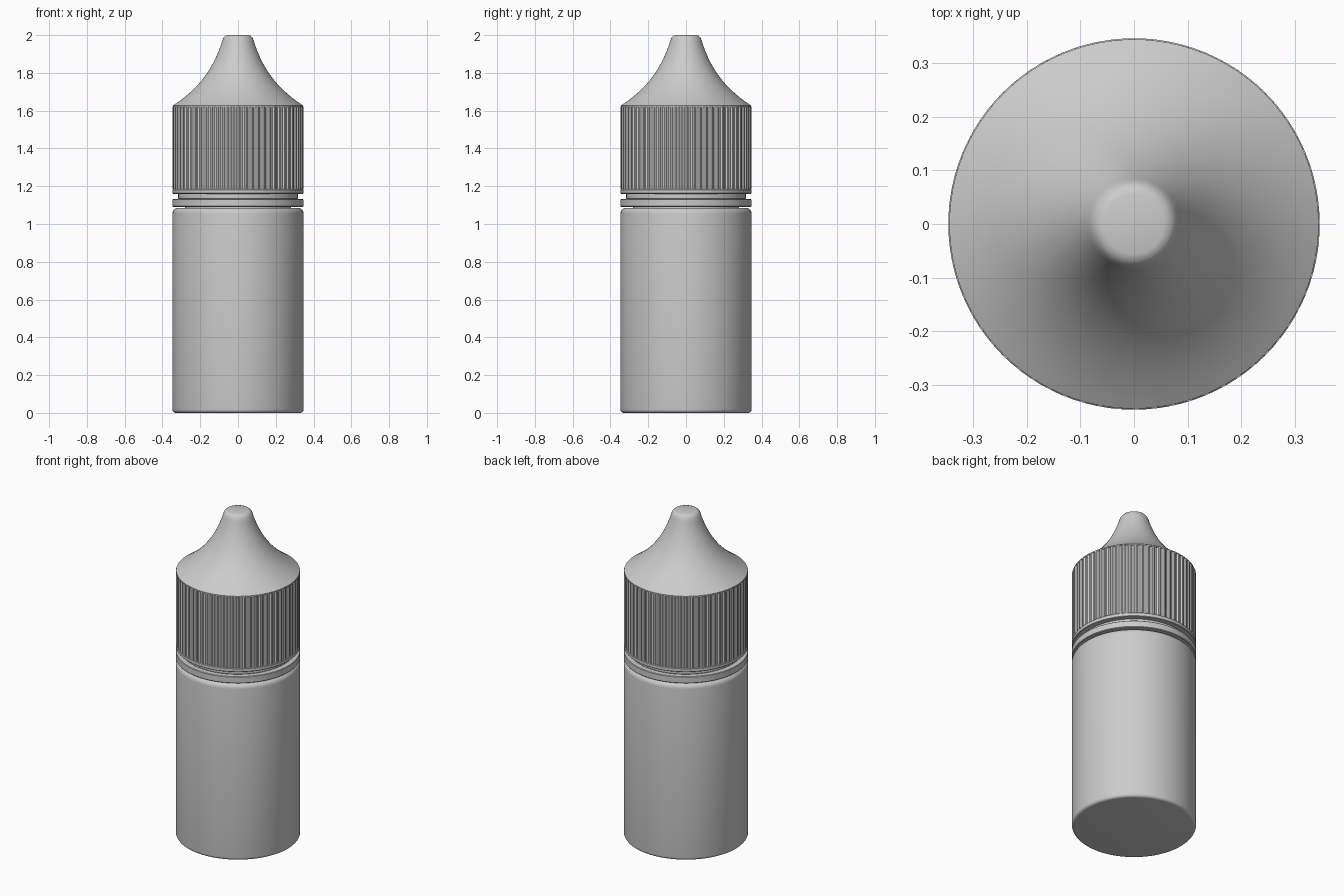
import bpy, bmesh, math
from mathutils.geometry import interpolate_bezier
from mathutils import Vector

if "Cube" in bpy.data.objects:
    bpy.data.objects.remove(bpy.data.objects["Cube"])


def finish(bm, name, angle=35):
    bmesh.ops.recalc_face_normals(bm, faces=bm.faces)
    me = bpy.data.meshes.new(name)
    bm.to_mesh(me)
    bm.free()
    ob = bpy.data.objects.new(name, me)
    bpy.context.collection.objects.link(ob)
    bpy.ops.object.select_all(action='DESELECT')
    ob.select_set(True)
    bpy.context.view_layer.objects.active = ob
    bpy.ops.object.shade_smooth_by_angle(angle=math.radians(angle))
    return ob


def loft(name, profile, steps, factor=None, closed=False, angle=35):
    """Revolve (radius, z) points; factor(i) offsets the radius per step."""
    bm = bmesh.new()
    rings = []
    for r, z in profile:
        ring = []
        for i in range(steps):
            a = 2 * math.pi * i / steps
            rr = r - (factor(i) if factor else 0)
            ring.append(bm.verts.new((rr * math.cos(a), rr * math.sin(a), z)))
        rings.append(ring)
    pairs = list(zip(rings, rings[1:]))
    if closed:
        pairs.append((rings[-1], rings[0]))
    else:
        bm.faces.new(rings[0])
        bm.faces.new(rings[-1])
    for lo, hi in pairs:
        for i in range(steps):
            j = (i + 1) % steps
            bm.faces.new((lo[i], lo[j], hi[j], hi[i]))
    return finish(bm, name, angle)


def arc(cx, cz, rad, a0, a1, n=5):
    return [(cx + rad * math.cos(math.radians(a0 + (a1 - a0) * k / n)),
             cz + rad * math.sin(math.radians(a0 + (a1 - a0) * k / n))) for k in range(n + 1)]


def band(name, r_in, r_out, z0, z1):
    b = 0.003
    return loft(name, [(r_in, z0), (r_out - b, z0), (r_out, z0 + b),
                       (r_out, z1 - b), (r_out - b, z1), (r_in, z1)], 96, closed=True)


R = 0.347

# Bottle body with rounded base, rounded shoulder and neck
body = arc(R - 0.018, 0.018, 0.018, -90, 0) + arc(R - 0.03, 1.056, 0.03, 0, 90)
loft("bottle_body", body + [(0.28, 1.086), (0.28, 1.15)], 96)

# Tamper ring, recessed collar and cap lip
band("tamper_ring", 0.27, R, 1.091, 1.132)
band("recessed_collar", 0.27, 0.317, 1.132, 1.162)
band("cap_lip", 0.27, R, 1.16, 1.184)

# Ribbed grip: 64 raised ribs
loft("cap_grip", [(R, 1.184), (R, 1.622)], 256,
     factor=lambda i: 0 if i % 4 < 2 else 0.007, angle=20)

# Concave cap cone with a rounded, flat tip
curve = interpolate_bezier(Vector((0.345, 1.627, 0)), Vector((0.21, 1.715, 0)),
                           Vector((0.135, 1.815, 0)), Vector((0.088, 1.955, 0)), 20)
cone = [(0.345, 1.62)] + [(p.x, p.y) for p in curve]
tip = [(0.083, 1.972), (0.077, 1.986), (0.068, 1.996), (0.056, 2.0)]
loft("cap_cone", cone + tip, 96, angle=40)
